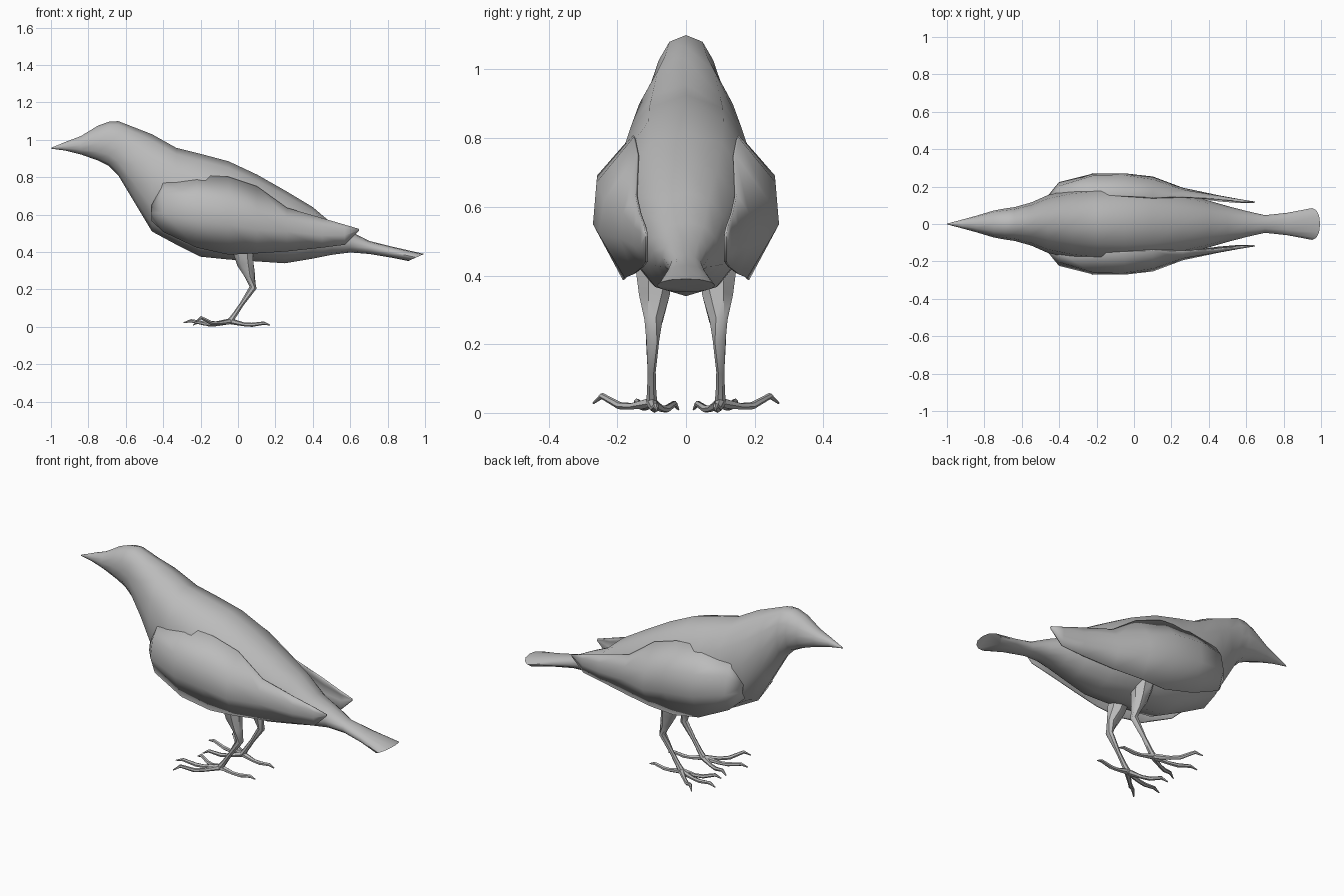
import bpy, bmesh
from math import cos, sin, pi, copysign
from mathutils import Vector

cube = bpy.data.objects.get("Cube")
if cube:
    bpy.data.objects.remove(cube, do_unlink=True)

grey = bpy.data.materials.new("plain_grey")
grey.use_nodes = True
colour = (.5, .5, .5, 1)
grey.diffuse_color = colour
for node in grey.node_tree.nodes:
    if node.type == 'BSDF_PRINCIPLED':
        node.inputs["Base Color"].default_value = colour


def loft(name, sections, closed=True, mirrored=False, thickness=0, angle=50):
    """Skin a row of equally sized point sections into one smooth object."""
    bm = bmesh.new()
    rings = [[bm.verts.new(point) for point in section] for section in sections]
    count = len(rings[0])
    for a, b in zip(rings, rings[1:]):
        for i in range(count if closed else count - 1):
            j = (i + 1) % count
            bm.faces.new((a[i], a[j], b[j], b[i]))
    if closed:
        bm.faces.new(rings[0])
        bm.faces.new(rings[-1])
    bmesh.ops.remove_doubles(bm, verts=bm.verts, dist=.0005)
    bmesh.ops.recalc_face_normals(bm, faces=bm.faces)
    mesh = bpy.data.meshes.new(name)
    bm.to_mesh(mesh)
    bm.free()
    mesh.materials.append(grey)
    obj = bpy.data.objects.new(name, mesh)
    bpy.context.scene.collection.objects.link(obj)
    bpy.ops.object.select_all(action='DESELECT')
    obj.select_set(True)
    bpy.context.view_layer.objects.active = obj
    bpy.ops.object.shade_smooth_by_angle(angle=angle * pi / 180)
    if thickness:
        solid = obj.modifiers.new("thickness", 'SOLIDIFY')
        solid.thickness = thickness
        solid.offset = 0
    if mirrored:
        mirror = obj.modifiers.new("other_side", 'MIRROR')
        mirror.use_axis = (False, True, False)
    return obj


def body_ring(x, top, bottom, half_width, lean=0, sides=12):
    """Upright, slightly boxy oval; lean pulls its underside forward."""
    ring = []
    for i in range(sides):
        a = 2 * pi * i / sides
        y = copysign(abs(sin(a)) ** .9, sin(a)) * half_width
        z = (top + bottom) / 2 + cos(a) * (top - bottom) / 2
        ring.append((x - lean * (1 - cos(a)) / 2, y, z))
    return ring


def limb(name, path, sides=7):
    """Tapering tube through (position, radius) pairs."""
    points = [Vector(p) for p, r in path]
    rings = []
    for k, (p, r) in enumerate(path):
        along = points[min(k + 1, len(path) - 1)] - points[max(k - 1, 0)]
        turn = Vector((0, 0, 1)).rotation_difference(along)
        rings.append([points[k] + turn @ Vector((r * cos(2 * pi * i / sides),
                                                 r * sin(2 * pi * i / sides), 0))
                      for i in range(sides)])
    return loft(name, rings, mirrored=True)


# Beak, head, trunk and tail in one skin
profile = [
    (-1, .957, .953, .002), (-.92, .99, .942, .023), (-.84, 1.02, .922, .045),
    (-.75, 1.075, .89, .072), (-.69, 1.097, .86, .083), (-.64, 1.1, .81, .09),
    (-.55, 1.065, .66, .115), (-.46, 1.03, .51, .155), (-.33, .957, .44, .185),
    (-.2, .925, .375, .2), (-.05, .885, .36, .203), (.1, .815, .35, .195),
    (.25, .73, .34, .165), (.4, .64, .365, .125), (.5, .555, .385, .096),
    (.6, .51, .398, .07), (.7, .46, .39, .047), (.82, .43, .37, .06),
]
rings = [body_ring(*row) for row in profile]
rings.append(body_ring(.995, .39, .352, .085, lean=.085))
loft("body", rings)

# Folded wings, thin shells from shoulder to pointed tip, top edge first
wing = {
    -.46: [(.12, .67), (.14, .64), (.145, .61), (.12, .57)],
    -.4: [(.15, .78), (.2, .71), (.22, .61), (.18, .51)],
    -.22: [(.15, .81), (.255, .69), (.265, .57), (.195, .425)],
    -.05: [(.15, .8), (.257, .67), (.267, .55), (.18, .388)],
    .1: [(.14, .75), (.235, .62), (.25, .52), (.175, .395)],
    .26: [(.145, .635), (.18, .58), (.19, .51), (.15, .405)],
    .45: [(.133, .58), (.148, .54), (.15, .49), (.125, .425)],
    .57: [(.12, .545), (.128, .525), (.128, .49), (.115, .44)],
    .645: [(.115, .523), (.116, .52), (.116, .517), (.115, .513)],
}
loft("wing", [[(x, y, z) for y, z in row] for x, row in wing.items()],
     closed=False, mirrored=True, thickness=.008, angle=60)

# Legs with feathered thigh, hock and shank
limb("leg", [((.02, .095, .44), .06), ((.04, .093, .34), .046),
             ((.065, .093, .27), .028), ((.08, .098, .21), .02),
             ((.02, .1, .12), .012), ((-.02, .1, .06), .014),
             ((-.045, .1, .025), .018)])

# Toes: a knuckle lifts before each claw
ankle = Vector((-.04, .1, .03))
toes = {
    "outer_toe": ((-.225, .27, .028), .03),
    "middle_toe": ((-.29, .15, .022), .014),
    "inner_toe": ((-.24, .022, .01), .02),
    "rear_toe": ((.17, .085, .01), .01),
}
for name, (tip, lift) in toes.items():
    tip = Vector(tip)

    def at(t, rise):
        return ankle.lerp(tip, t) + Vector((0, 0, rise))
    limb(name, [(ankle, .016), (at(.35, -.01), .01), (at(.55, -.008), .011),
                (at(.85, lift * .7), .009), (tip, .003)], sides=6)
